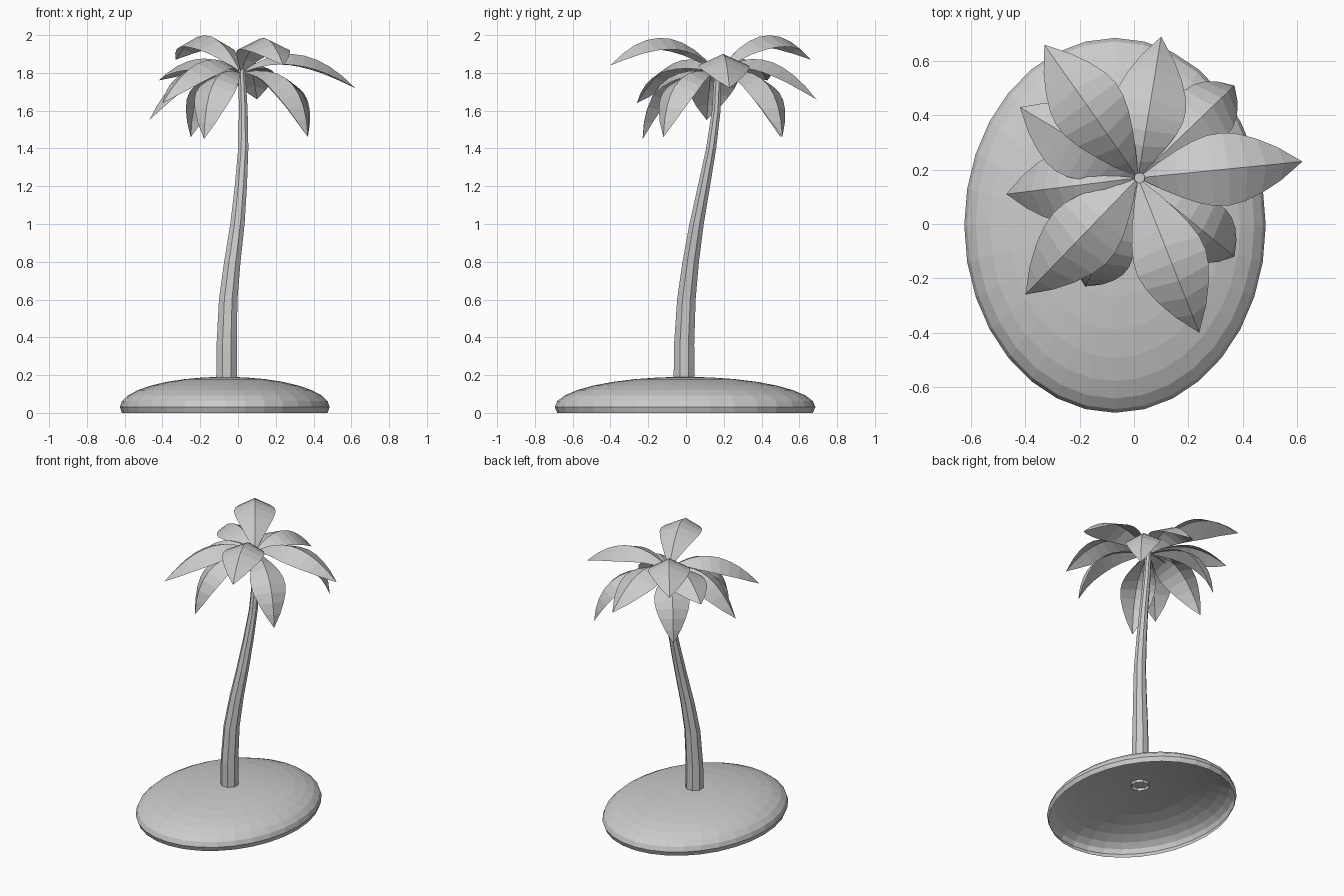
import bpy, bmesh, math
from mathutils import Vector, Matrix

cube = bpy.data.objects.get("Cube")
if cube:
    bpy.data.objects.remove(cube, do_unlink=True)

grey = bpy.data.materials.new("plain grey")
grey.use_nodes = True
grey.diffuse_color = (0.6, 0.6, 0.6, 1)
grey.node_tree.nodes["Principled BSDF"].inputs["Base Color"].default_value = (0.6, 0.6, 0.6, 1)


def finish(bm, name):
    mesh = bpy.data.meshes.new(name)
    bm.to_mesh(mesh)
    bm.free()
    mesh.materials.append(grey)
    obj = bpy.data.objects.new(name, mesh)
    bpy.context.collection.objects.link(obj)
    return obj


def bridge(bm, rows, closed=False):
    """Join consecutive rows of vertices with quads."""
    for a, b in zip(rows, rows[1:]):
        n = len(a)
        for i in range(n if closed else n - 1):
            j = (i + 1) % n
            bm.faces.new((a[i], a[j], b[j], b[i]))


# Island: flattened dome, open underneath
bm = bmesh.new()
bmesh.ops.create_uvsphere(bm, u_segments=32, v_segments=16, radius=1)
low = [v for v in bm.verts if v.co.z < -0.25]
bmesh.ops.delete(bm, geom=low, context='VERTS')
bm.transform(Matrix.Translation((-0.07, -0.005, 0.031)) @ Matrix.Diagonal((0.555, 0.69, 0.16, 1)))
finish(bm, "island")

# Trunk: tapering eight-sided tube along a bent centre line (x, y, z, radius)
path = [(-0.06, -0.01, 0.17, 0.06), (-0.06, -0.01, 0.36, 0.058), (-0.052, 0.002, 0.6, 0.053),
        (-0.03, 0.025, 0.8, 0.047), (-0.003, 0.056, 1.0, 0.041), (0.015, 0.095, 1.2, 0.035),
        (0.028, 0.133, 1.4, 0.029), (0.028, 0.16, 1.6, 0.025), (0.02, 0.17, 1.82, 0.02)]
bm = bmesh.new()
rows = []
for x, y, z, r in path:
    angles = [math.tau * (i + 0.5) / 8 for i in range(8)]
    rows.append([bm.verts.new((x + r * math.cos(a), y + r * math.sin(a), z)) for a in angles])
bridge(bm, rows, closed=True)
bm.faces.new(rows[-1])
finish(bm, "trunk")

# Fronds: folded pointed leaves arching from the crown
CROWN = Vector((0.015, 0.17, 1.8))
STEPS = 9


def frond(name, tip, reach, rise, width=0.135):
    """tip: end point; reach, rise: how far out and how high the arch is pulled."""
    tip = Vector(tip)
    flat = Vector((tip.x - CROWN.x, tip.y - CROWN.y, 0))
    side = Vector((-flat.y, flat.x, 0)).normalized()
    pull = CROWN + flat * reach + Vector((0, 0, rise))
    bm = bmesh.new()
    rows = []
    for k in range(STEPS + 1):
        t = k / STEPS
        mid = CROWN * (1 - t) ** 2 + pull * 2 * t * (1 - t) + tip * t * t
        along = (pull - CROWN) * (1 - t) + (tip - pull) * t
        up = along.cross(side).normalized()
        half = width * max(0, math.sin(math.pi * t ** 1.1)) ** 0.8
        wing = [mid + side * half - up * half * 0.45, mid, mid - side * half - up * half * 0.45]
        rows.append([bm.verts.new(p) for p in wing])
    bridge(bm, rows)
    bmesh.ops.remove_doubles(bm, verts=bm.verts, dist=0.0005)
    finish(bm, name)


fronds = {
    "upper_frond": [((-0.33, 0.66, 1.87), 0.5, 0.36), ((0.24, -0.4, 1.84), 0.5, 0.35)],
    "middle_frond": [((0.62, 0.23, 1.72), 0.5, 0.235), ((0.1, 0.69, 1.66), 0.5, 0.2),
                     ((-0.4, -0.26, 1.64), 0.5, 0.2), ((-0.47, 0.11, 1.55), 0.6, 0.15),
                     ((-0.42, 0.43, 1.76), 0.5, 0.17)],
    "lower_frond": [((0.37, 0.51, 1.46), 0.95, 0.08), ((0.37, -0.12, 1.46), 0.95, 0.08),
                    ((-0.18, -0.23, 1.45), 0.95, 0.08), ((-0.25, 0.5, 1.46), 0.95, 0.08)],
}
for name, shapes in fronds.items():
    for i, (tip, reach, rise) in enumerate(shapes, 1):
        frond(f"{name}_{i}", tip, reach, rise, 0.115 if name == "lower_frond" else 0.135)
